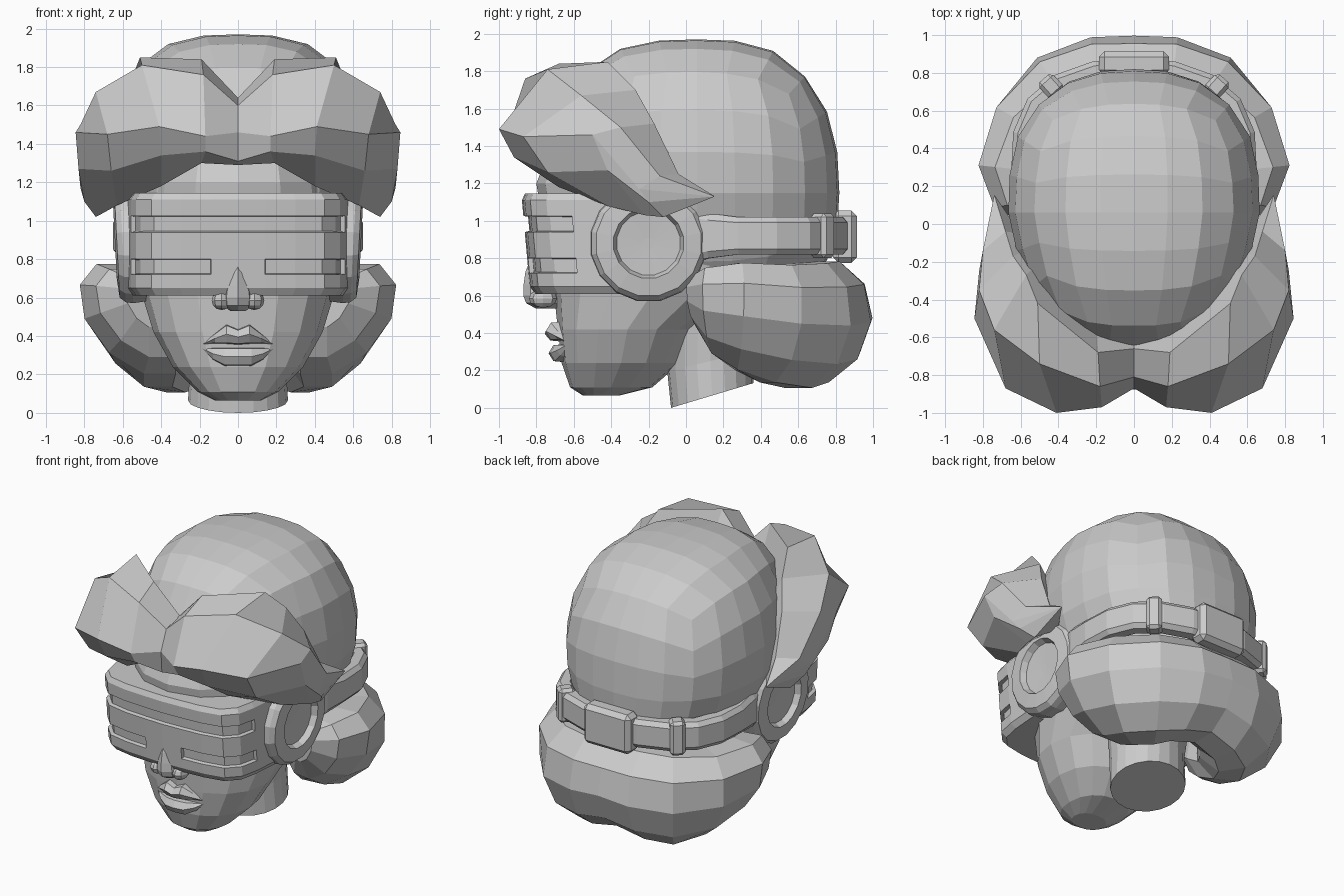
import bpy, bmesh
from math import sin, cos, pi, radians, tan, copysign
from mathutils import Vector, Matrix

if "Cube" in bpy.data.objects:
    bpy.data.objects.remove(bpy.data.objects["Cube"])


def finish(name, bm, mirror=False):
    me = bpy.data.meshes.new(name)
    bm.to_mesh(me)
    bm.free()
    ob = bpy.data.objects.new(name, me)
    bpy.context.collection.objects.link(ob)
    if mirror:
        ob.modifiers.new("Mirror", 'MIRROR').merge_threshold = 0.002
    return ob


def loft(name, rings, mirror=False, open_start=False):
    """Skin a list of equal-length closed rings and cap both ends."""
    bm = bmesh.new()
    vs = [[bm.verts.new(p) for p in r] for r in rings]
    n = len(rings[0])
    for a, b in zip(vs, vs[1:]):
        for i in range(n):
            j = (i + 1) % n
            bm.faces.new((a[i], a[j], b[j], b[i]))
    start = bm.faces.new(vs[0])
    bm.faces.new(vs[-1])
    bmesh.ops.recalc_face_normals(bm, faces=bm.faces)
    if open_start:
        bmesh.ops.delete(bm, geom=[start], context='FACES_ONLY')
    return finish(name, bm, mirror)


def power(v, e):
    return copysign(abs(v) ** e, v)


def box(name, loc, size, yaw=0, bevel=0.02, mirror=False):
    bm = bmesh.new()
    bmesh.ops.create_cube(bm, size=1)
    bmesh.ops.scale(bm, vec=size, verts=bm.verts)
    bmesh.ops.bevel(bm, geom=bm.edges[:], offset=bevel, segments=1, affect='EDGES')
    bm.transform(Matrix.Translation(loc) @ Matrix.Rotation(radians(yaw), 4, 'Z'))
    return finish(name, bm, mirror)


# Face and jaw: horizontal rings (z, front y, back y, half width)
rows = [(.065, -.55, -.36, .12), (.11, -.62, -.18, .21), (.24, -.665, -.03, .34),
        (.42, -.685, .06, .44), (.65, -.71, .40, .51), (.95, -.76, .60, .55),
        (1.2, -.80, .60, .52), (1.45, -.70, .50, .45)]
rings = []
for z, yf, yb, w in rows:
    rings.append([(w * power(sin(a), .9), (yf + yb) / 2 - (yb - yf) / 2 * power(cos(a), .9), z)
                  for a in [2 * pi * i / 16 for i in range(16)]])
loft("face", rings)

# Neck: tilted tube leaning back at the foot
rings = []
for y, z, rx, ry, tilt in [(.14, .066, .26, .22, .30), (.13, .25, .25, .23, .25), (.15, .6, .28, .26, .1)]:
    rings.append([(rx * cos(a), y + ry * sin(a), z + ry * sin(a) * tilt)
                  for a in [2 * pi * i / 20 for i in range(20)]])
loft("neck", rings)

# Hair cap: rounded quad block, fuller and narrower at the front, tucked in below
bm = bmesh.new()
bmesh.ops.create_cube(bm, size=2)
bmesh.ops.subdivide_edges(bm, edges=bm.edges[:], cuts=5, use_grid_fill=True)
for v in bm.verts:
    d = Vector([tan(c * pi / 4) for c in v.co])
    p = 2.9 - .4 * max(0, d.y)
    d /= sum(abs(c) ** p for c in d) ** (1 / p)
    w = .67 * (1 + .22 * min(0, d.y)) * (1 + .3 * min(0, d.z - .1))
    v.co = (d.x * w, .06 + d.y * .76, 1.15 + d.z * (.82 if d.z > 0 else .68))
finish("hair_cap", bm)

# Front hair rolls: stations of front, upper, crest, inner, bottom and lower-front ridge points
st = [[(0, -.87, 1.46), (0, -.81, 1.6), (0, -.66, 1.64), (0, -.5, 1.4), (0, -.8, 1.29), (0, -.86, 1.31)],
      [(.17, -.97, 1.44), (.18, -.86, 1.76), (.19, -.68, 1.84), (.2, -.5, 1.5), (.19, -.78, 1.3), (.17, -.92, 1.36)],
      [(.41, -1, 1.49), (.5, -.74, 1.81), (.51, -.42, 1.85), (.35, -.3, 1.4), (.4, -.68, 1.18), (.4, -.92, 1.34)],
      [(.68, -.87, 1.45), (.74, -.56, 1.67), (.57, -.27, 1.7), (.45, -.15, 1.3), (.63, -.42, 1.08), (.66, -.74, 1.26)],
      [(.845, -.5, 1.46), (.82, -.35, 1.5), (.64, -.17, 1.52), (.5, -.1, 1.2), (.72, -.22, 1.03), (.83, -.42, 1.27)],
      [(.82, -.25, 1.17), (.8, -.14, 1.24), (.68, -.04, 1.25), (.6, -.05, 1.1), (.74, -.12, 1.02), (.8, -.2, 1.1)]]
tip = Vector((.74, .155, 1.13))
st.append([tip.lerp(Vector(p), .02) for p in st[-1]])
loft("front_hair_roll", st, mirror=True, open_start=True)

# Back hair roll: swept oval leaning outward (x, y, z, yaw, radial r, vertical r, lean)
rings = []
for x, y, z, yaw, rr, rz, lean in [(0, .717, .48, 0, .28, .31, .02), (.2, .705, .46, 6, .285, .34, .03),
                                   (.35, .64, .44, 34, .29, .35, .05), (.49, .48, .45, 60, .275, .33, .09),
                                   (.53, .28, .49, 84, .27, .30, .13), (.50, .13, .52, 100, .22, .24, .11),
                                   (.48, .04, .57, 110, .10, .13, .05)]:
    dx, dy = sin(radians(yaw)), cos(radians(yaw))
    ring = []
    for i in range(10):
        a = 2 * pi * i / 10
        r = rr * cos(a) + lean * sin(a)
        ring.append((x + dx * r if yaw else 0, y + dy * r, z + rz * sin(a)))
    rings.append(ring)
loft("back_hair_roll", rings, mirror=True, open_start=True)

# Visor: wrapped panel with recessed slots
half = [(.14, -.875), (.3, -.865), (.45, -.835), (.53, -.75), (.558, -.62), (.575, -.4)]
plan = [(-x, y) for x, y in reversed(half)] + [(0, -.88)] + half
rows = [(.61, .95), (.65, 1), (.72, 1), (.80, 1), (.94, 1), (1.025, 1), (1.11, 1), (1.145, .96)]
bm = bmesh.new()
g = [[bm.verts.new((x * s, -.4 + (y + .4) * s + (1.14 - z) * .09, z)) for x, y in plan] for z, s in rows]
slots = {"top": [], "right": [], "left": []}
for r in range(len(rows) - 1):
    for c in range(len(plan) - 1):
        f = bm.faces.new((g[r][c], g[r][c + 1], g[r + 1][c + 1], g[r + 1][c]))
        if r == 4 and 1 <= c <= 10:
            slots["top"].append(f)
        if r == 2 and 1 <= c <= 4:
            slots["left"].append(f)
        if r == 2 and 7 <= c <= 10:
            slots["right"].append(f)
    bm.faces.new((g[r][-1], g[r][0], g[r + 1][0], g[r + 1][-1]))
bm.faces.new(g[0])
bm.faces.new(g[-1])
bmesh.ops.recalc_face_normals(bm, faces=bm.faces)
for faces in slots.values():
    bmesh.ops.inset_region(bm, faces=faces, thickness=.004, depth=-.025, use_even_offset=True)
finish("visor", bm)

# Ear pads: turned disc with a dished middle (radius, x)
rings = [[(x + .05 * r * sin(a), -.2 + r * cos(a), .88 + r * sin(a))
          for a in [2 * pi * (i + .5) / 16 for i in range(16)]]
         for r, x in [(.30, .46), (.315, .56), (.31, .60), (.285, .63), (.19, .64), (.172, .60), (.03, .595)]]
loft("ear_pad", rings, mirror=True)

# Head strap: flat band around the back (x, y, half height)
path = [(.57, .02, .14), (.60, .12, .12), (.62, .28, .10), (.61, .48, .10), (.54, .645, .10),
        (.40, .765, .10), (.21, .832, .10), (0, .85, .10)]
rings = []
for i, (x, y, h) in enumerate(path):
    a, b = path[max(i - 1, 0)], path[min(i + 1, len(path) - 1)]
    t = Vector((b[0] - a[0], b[1] - a[1], 0)).normalized()
    n = Vector((t.y, -t.x, 0)) if i < len(path) - 1 else Vector((0, 1, 0))
    c = Vector((x, y, .92))
    rings.append([c + n * u + Vector((0, 0, v * h)) for u, v in
                  [(-.06, -1), (.005, -1), (.03, -.7), (.03, .7), (.005, 1), (-.06, 1)]])
loft("strap", rings[::-1], mirror=True, open_start=True)

# Strap buckles
box("rear_buckle", (0, .85, .915), (.37, .13, .28), bevel=.03)
box("strap_loop", (.44, .73, .92), (.10, .11, .24), yaw=-42, mirror=True)

# Nose: bridge, tip and nostrils
rings = [[(w * sin(a), y - d * cos(a), z) for a in [2 * pi * i / 8 for i in range(8)]]
         for z, y, w, d in [(.53, -.73, .04, .07), (.56, -.74, .08, .115), (.60, -.74, .085, .13),
                            (.66, -.74, .075, .128), (.73, -.74, .06, .118), (.775, -.74, .03, .10)]]
loft("nose", rings)
bm = bmesh.new()
bmesh.ops.create_uvsphere(bm, u_segments=8, v_segments=6, radius=1)
bm.transform(Matrix.Translation((.085, -.765, .585)) @ Matrix.Diagonal((.052, .075, .05, 1)))
finish("nostril", bm, True)


# Lips: half sections (x, y, bottom z, top z, depth)
def lip(name, sections):
    rings = []
    for x, y, z0, z1, d in sections:
        m = (z0 + z1) / 2
        rings.append([(x, y + .06, z0), (x, y - d * .6, z0 + .01), (x, y - d, m),
                      (x, y - d * .6, z1 - .01), (x, y + .06, z1)])
    loft(name, rings, mirror=True, open_start=True)


lip("upper_lip", [(0, -.68, .35, .44, .075), (.06, -.68, .355, .465, .07),
                  (.12, -.655, .355, .42, .05), (.19, -.62, .345, .365, .02)])
lip("lower_lip", [(0, -.67, .24, .345, .065), (.07, -.665, .24, .345, .06),
                  (.13, -.645, .27, .345, .045), (.185, -.62, .325, .345, .02)])
